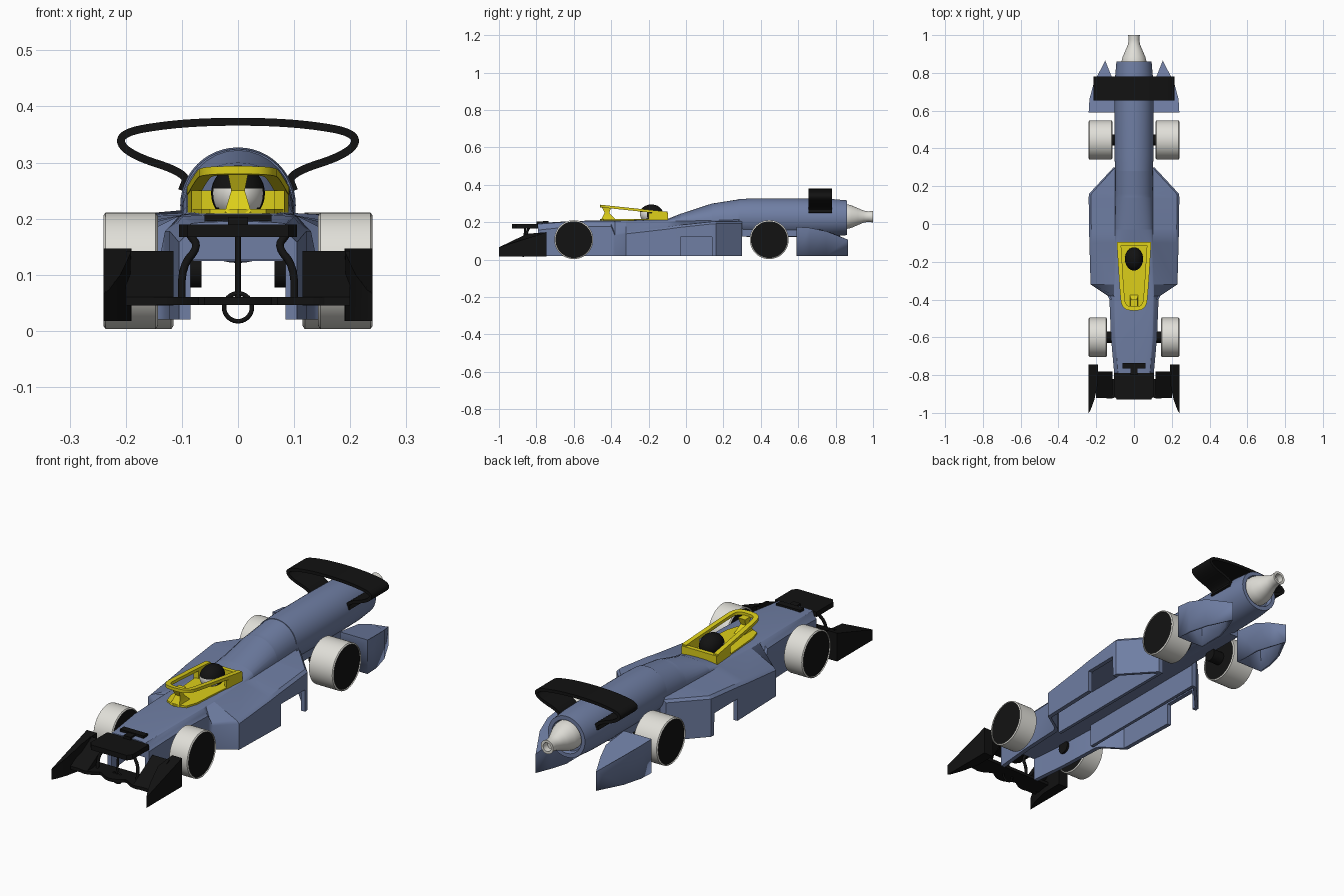
import bpy, bmesh, math
from math import sin, cos, pi, radians
from mathutils import Matrix, Vector

cube = bpy.data.objects.get("Cube")
if cube:
    bpy.data.objects.remove(cube, do_unlink=True)


def material(name, r, g, b):
    m = bpy.data.materials.new(name)
    m.use_nodes = True
    m.diffuse_color = (r, g, b, 1)
    m.node_tree.nodes["Principled BSDF"].inputs["Base Color"].default_value = (r, g, b, 1)
    return m


BLUE = material("slate_blue", .16, .21, .37)
YELLOW = material("yellow", .72, .62, .01)
WHITE = material("off_white", .75, .74, .69)
BLACK = material("black", .006, .006, .006)


def finish(name, bm, *mats, angle=35):
    """Turn a bmesh into a shaded object."""
    bmesh.ops.recalc_face_normals(bm, faces=bm.faces)
    me = bpy.data.meshes.new(name)
    bm.to_mesh(me)
    bm.free()
    ob = bpy.data.objects.new(name, me)
    bpy.context.collection.objects.link(ob)
    for m in mats:
        me.materials.append(m)
    bpy.ops.object.select_all(action='DESELECT')
    ob.select_set(True)
    bpy.context.view_layer.objects.active = ob
    bpy.ops.object.shade_smooth_by_angle(angle=radians(angle))
    return ob


def loft(rings, caps=True):
    """Skin a list of equal closed rings."""
    bm = bmesh.new()
    rows = [[bm.verts.new(p) for p in r] for r in rings]
    n = len(rows[0])
    for a, b in zip(rows, rows[1:]):
        for i in range(n):
            j = (i + 1) % n
            bm.faces.new((a[i], a[j], b[j], b[i]))
    if caps:
        bm.faces.new(rows[0])
        bm.faces.new(rows[-1])
    return bm


def prism(name, outline, low, top, mat, side=1, open_bottom=False):
    """Upright prism over an xy outline; top is a height rule of y."""
    rings = [[(side * x, y, low) for x, y in outline],
             [(side * x, y, top(y)) for x, y in outline]]
    bm = loft(rings)
    if open_bottom:
        bm.faces.ensure_lookup_table()
        bmesh.ops.delete(bm, geom=[bm.faces[-2]], context='FACES_ONLY')
    return finish(name, bm, mat)


def box(name, x0, x1, y0, y1, z0, z1, mat):
    return prism(name, [(x0, y0), (x1, y0), (x1, y1), (x0, y1)], z0, lambda y: z1, mat)


def lathe(name, profile, mats, centre, axis='Y', steps=40, rule=None):
    """Closed turned part: profile of (radius, position along axis)."""
    rings = []
    for r, p in profile:
        ring = []
        for i in range(steps):
            a = 2 * pi * i / steps
            u, v = r * cos(a), r * sin(a)
            ring.append(Vector((u, p, v) if axis == 'Y' else (p, u, v)) + Vector(centre))
        rings.append(ring)
    bm = loft(rings)
    bm.normal_update()
    for f in bm.faces:
        f.material_index = rule(f) if rule else 0
    return finish(name, bm, *mats)


def chaikin(pts, times=2):
    for _ in range(times):
        out = [pts[0]]
        for a, b in zip(pts, pts[1:]):
            a, b = Vector(a), Vector(b)
            out += [a * .75 + b * .25, a * .25 + b * .75]
        pts = out + [pts[-1]]
    return [Vector(p) for p in pts]


def ribbon(path, width, place):
    """Band of given width along a 2D path; place(u, v, k) gives 3D, k = 0 or 1."""
    rings = []
    for i, p in enumerate(path):
        d = (path[min(i + 1, len(path) - 1)] - path[max(i - 1, 0)]).normalized()
        n = Vector((-d.y, d.x)) * width / 2
        a, b = p + n, p - n
        rings.append([place(*a, 0), place(*b, 0), place(*b, 1), place(*a, 1)])
    return loft(rings)


def mirrored(half):
    return half + [(-x, y) for x, y in reversed(half[:-1])]


def tube(name, pts, radius, mat):
    cu = bpy.data.curves.new(name, 'CURVE')
    cu.dimensions = '3D'
    cu.bevel_depth = radius
    cu.use_fill_caps = True
    s = cu.splines.new('POLY')
    path = chaikin(pts)
    s.points.add(len(path) - 1)
    for q, p in zip(s.points, path):
        q.co = (*p, 1)
    ob = bpy.data.objects.new(name, cu)
    cu.materials.append(mat)
    bpy.context.collection.objects.link(ob)


# Main shell: y, half width, bottom, shoulder, hump half width, hump base, crown
stations = [
    (-.79, .105, .02, .17, .085, .19, .195),
    (-.6, .122, .02, .19, .1, .203, .207),
    (-.4, .13, .02, .19, .105, .205, .21),
    (-.38, .14, .02, .14, .105, .205, .21),
    (-.32, .23, .02, .15, .105, .205, .212),
    (-.1, .236, .02, .175, .1, .206, .217),
    (-.03, .238, .02, .185, .1, .206, .245),
    (-.029, .238, .12, .185, .1, .206, .245),
    (.139, .24, .12, .203, .1, .21, .3),
    (.14, .24, .02, .203, .1, .21, .3),
    (.16, .238, .02, .204, .1, .21, .303),
    (.3, .108, .02, .205, .1, .215, .325)]
CEILING = .126
rings = []
for y, w, low, sh, hw, base, top in stations:
    half = [(w - .02, CEILING), (w - .02, low), (w, low), (w, sh - .012), (w - .012, sh)]
    half += [(hw * cos(a * pi / 16), base + (top - base) * sin(a * pi / 16)) for a in range(9)]
    half[-1] = (0, top)
    rings.append([(x, y, z) for x, z in mirrored(half)])
finish("body_shell", loft(rings), BLUE, angle=30)

# Round tail with a recessed end
lathe("tail_body", [(.1, .28), (.103, .36), (.103, .62), (.1, .78), (.093, .86),
                    (.075, .86), (.07, .84)], [BLUE], (0, 0, .224), steps=48)
box("tail_keel", -.08, .08, .28, .62, .125, .2, BLUE)
lathe("exhaust_nozzle", [(.066, .83), (.066, .86), (.06, .885), (.045, .92), (.032, .95), (.028, .975),
                         (.031, 1), (.02, 1), (.02, .97)], [WHITE], (0, 0, .23))

fin = [(.1, .59), (.24, .59), (.236, .66), (.212, .75), (.152, .865), (.122, .79), (.1, .72)]
endplate = [(.24, -.745), (.24, -1), (.23, -.985), (.21, -.93), (.192, -.85), (.19, -.745)]
for side, label in ((1, "left"), (-1, "right")):
    # Inner walls of the under-body channel
    box(label + "_channel_wall", side * .085, side * .1, -.4, .3, .02, .13, BLUE)

    # Hollow rear fins
    ob = prism(label + "_rear_fin", fin, .02, lambda y: .175 - .9 * (y - .59) ** 2,
               BLUE, side, open_bottom=True)
    mod = ob.modifiers.new("wall", 'SOLIDIFY')
    mod.thickness = .012
    mod.offset = -1

    # Wheels with dark faces and hubs
    for end, y, inner in (("front", -.6, .143), ("rear", .445, .115)):
        mid, h = (inner + .24) / 2, (.24 - inner) / 2
        lathe(f"{label}_{end}_wheel", [(.098, .006 - h), (.098, -h), (.104, .004 - h), (.104, h - .004),
                                       (.098, h), (.098, h - .006)], [WHITE, BLACK],
              (side * mid, y, .107), 'X', 48, lambda f: int(len(f.verts) > 4))
        lathe(f"{label}_{end}_hub", [(.03, -.04), (.03, .04)], [BLACK],
              (side * (inner - .01), y, .107), 'X', 20)

    # Front wing: end plate, raised outer plane and curved strut
    prism(label + "_end_plate", endplate, .018,
          lambda y: min(.147, .066 + .48 * (y + 1)), BLACK, side)
    section = [(-.92, .045), (-.86, .065), (-.78, .125), (-.78, .142), (-.86, .095), (-.92, .06)]
    finish(label + "_wing_plane",
           loft([[(side * x, y, z) for y, z in section] for x in (.115, .2)]), BLACK)
    tube(label + "_wing_strut", [(side * .085, -.84, .17), (side * .07, -.85, .15),
                                 (side * .1, -.86, .115), (side * .1, -.87, .05)], .007, BLACK)

# Front wing centre with scalloped leading edge
edge = [i * .01 - .2 for i in range(41)]
scallop = [(x, -.895 - .03 * abs(cos(x * pi / .13))) for x in edge]
prism("wing_centre", scallop + [(.2, -.82), (-.2, -.82)], .046, lambda y: .06, BLACK)
prism("nose_plate", [(-.09, -.93), (.09, -.93), (.105, -.91), (.105, -.79), (-.105, -.79), (-.105, -.91)],
      .167, lambda y: .19, BLACK)
tube("nose_strut", [(0, -.87, .06), (0, -.86, .17)], .005, BLACK)
tube("nose_ring", [(.025 * sin(a * pi / 12), -.87, .042 - .025 * cos(a * pi / 12)) for a in range(25)],
     .004, BLACK)
box("sensor_stem", -.018, .018, -.8, -.75, .185, .203, BLACK)
box("sensor_bar", -.06, .06, -.765, -.735, .19, .207, BLACK)

# Rear wing loop
loop = mirrored([(.1, .25), (.088, .28), (.2, .316), (.215, .352), (.12, .369), (0, .374)])
finish("rear_wing", ribbon(chaikin(loop, 3), .014, lambda u, v, k: (u, .655 + .125 * k, v)), BLACK)

# Cockpit tray, rear rim and halo
tray = mirrored([(.09, -.095), (.066, -.39), (.05, -.44), (0, -.46)])
prism("cockpit_tray", tray, .2, lambda y: .217, YELLOW)
halo = mirrored([(.08, -.1), (.064, -.36), (.055, -.44), (0, -.45)])
finish("halo_ring", ribbon(chaikin(halo), .022,
                           lambda u, v, k: (u, v, .242 - .105 * (v + .1) + .014 * k)), YELLOW)
box("halo_rear_bar", -.088, .088, -.115, -.095, .21, .25, YELLOW)
for side, label in ((1, "left"), (-1, "right")):
    prism(label + "_halo_side", [(.09, -.1), (.083, -.2), (.065, -.19), (.07, -.1)],
          .21, lambda y: .25, YELLOW, side)
pillar = [(.024, -.455, -.37, .21), (.012, -.435, -.41, .25), (.018, -.45, -.4, .28)]
finish("halo_pillar", loft([[(-w, a, z), (w, a, z), (w, b, z), (-w, b, z)]
                            for w, a, b, z in pillar]), YELLOW)

# Driver: helmet with a pale visor facing forward
bm = bmesh.new()
bmesh.ops.create_uvsphere(bm, u_segments=32, v_segments=18, radius=1)
for f in bm.faces:
    c = f.calc_center_median()
    f.material_index = int(c.y < -.4 and -.8 < c.z < .25)
bmesh.ops.transform(bm, verts=bm.verts, matrix=Matrix.Translation((0, -.185, .245))
                    @ Matrix.Diagonal((.048, .062, .05, 1)))
finish("driver_helmet", bm, BLACK, WHITE)
